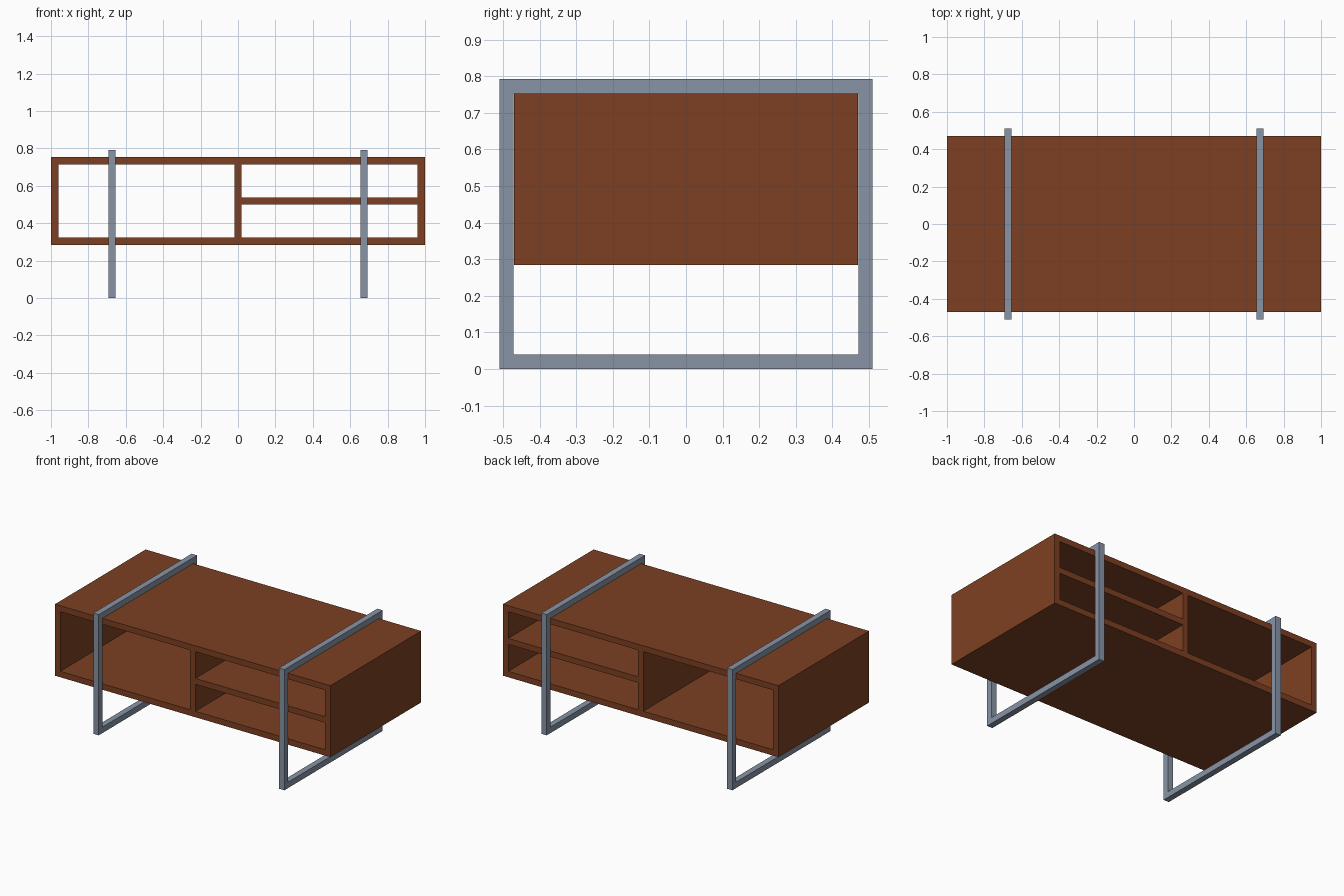
import bpy, bmesh
from mathutils import Vector

if "Cube" in bpy.data.objects:
    bpy.data.objects.remove(bpy.data.objects["Cube"])


def material(name, rgb):
    m = bpy.data.materials.new(name)
    m.diffuse_color = (*rgb, 1)
    m.use_nodes = True
    m.node_tree.nodes["Principled BSDF"].inputs["Base Color"].default_value = m.diffuse_color
    return m


wood = material("brown_wood", (0.205, 0.051, 0.016))
metal = material("grey_metal", (0.246, 0.296, 0.381))


def finish(bm, name, mat):
    bmesh.ops.recalc_face_normals(bm, faces=bm.faces)
    mesh = bpy.data.meshes.new(name)
    bm.to_mesh(mesh)
    bm.free()
    mesh.materials.append(mat)
    ob = bpy.data.objects.new(name, mesh)
    bpy.context.collection.objects.link(ob)
    return ob


def box(name, lo, hi, mat):
    lo, hi = Vector(lo), Vector(hi)
    bm = bmesh.new()
    bmesh.ops.create_cube(bm, size=1)
    for v in bm.verts:
        v.co = (lo + hi) / 2 + v.co * (hi - lo)
    return finish(bm, name, mat)


def ring(name, half, z0, z1, t, d0, d1, place, mat):
    """Mitred rectangular loop of bar width t, extruded from d0 to d1."""
    bm = bmesh.new()
    loops = []
    for inset, d in ((0, d0), (0, d1), (t, d1), (t, d0)):
        a, lo, hi = half - inset, z0 + inset, z1 - inset
        corners = ((-a, lo), (a, lo), (a, hi), (-a, hi))
        loops.append([bm.verts.new(place(u, d, z)) for u, z in corners])
    for k in range(4):
        p, q = loops[k], loops[(k + 1) % 4]
        for i in range(4):
            j = (i + 1) % 4
            bm.faces.new((p[i], p[j], q[j], q[i]))
    return finish(bm, name, mat)


# Cabinet shell, open at front and back
ring("cabinet_shell", 1.0, 0.284, 0.753, 0.039, -0.47, 0.47,
     lambda u, d, z: (u, d, z), wood)

# Centre divider and the shelf on the right
box("divider", (-0.019, -0.47, 0.323), (0.02, 0.47, 0.714), wood)
box("shelf", (0.02, -0.47, 0.5), (0.961, 0.47, 0.539), wood)

# Two metal loop legs wrapped around the cabinet
for side, x in (("left", -0.674), ("right", 0.674)):
    ring(side + "_leg_frame", 0.51, 0.0, 0.792, 0.039, x - 0.0195, x + 0.0195,
         lambda u, d, z: (d, u, z), metal)
